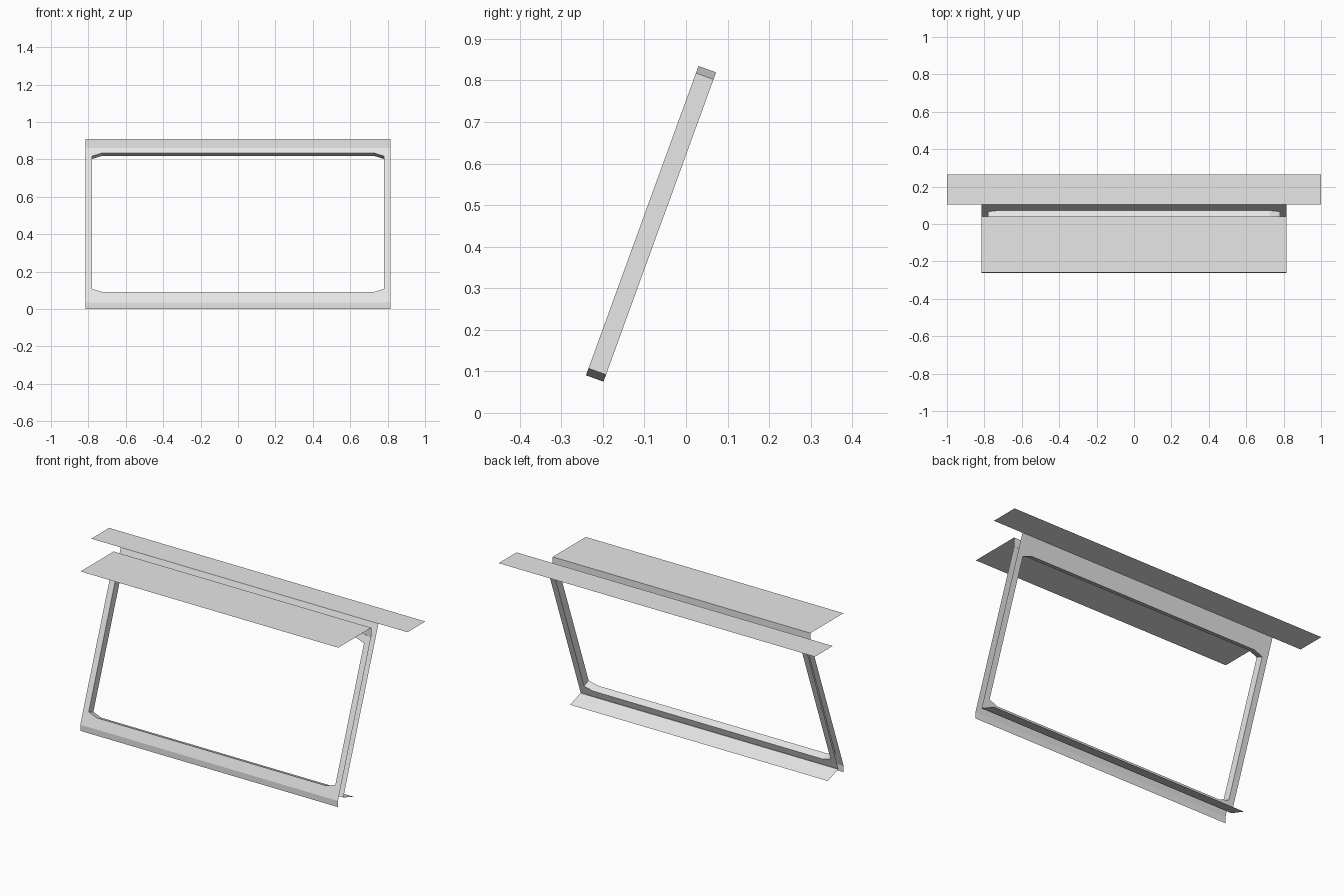
import bpy
import math
from mathutils import Vector

cube = bpy.data.objects.get("Cube")
if cube:
    bpy.data.objects.remove(cube, do_unlink=True)

# One plain sheet-metal colour
grey = bpy.data.materials.new("light_grey")
grey.use_nodes = True
grey.diffuse_color = (0.8, 0.8, 0.8, 1)
grey.node_tree.nodes["Principled BSDF"].inputs["Base Color"].default_value = (0.8, 0.8, 0.8, 1)

# Leaning plane of the frame: direction up the slope and direction into its depth
LEAN = math.radians(70)
UP = Vector((0, math.cos(LEAN), math.sin(LEAN)))
BACK = Vector((0, math.sin(LEAN), -math.cos(LEAN)))
BASE = Vector((0, -0.261, 0.035))
HALF = 0.815
DEPTH = 0.045


def build(name, verts, faces):
    mesh = bpy.data.meshes.new(name)
    mesh.from_pydata(verts, [], faces)
    mesh.materials.append(grey)
    obj = bpy.data.objects.new(name, mesh)
    bpy.context.collection.objects.link(obj)
    return obj


def on_plane(x, t, depth):
    return BASE + Vector((x, 0, 0)) + UP * t + BACK * depth


def opening(depth):
    """Eight-point chamfered outline, two points per corner."""
    x, xc, lo, hi, c = 0.78, 0.725, 0.059, 0.851, 0.018
    outline = [(-x, lo + c), (-xc, lo), (xc, lo), (x, lo + c),
               (x, hi - c), (xc, hi), (-xc, hi), (-x, hi - c)]
    return [on_plane(px, t, depth) for px, t in outline]


def panel(name, depth, low, high, flip):
    """Flat sheet with the chamfered opening cut through it."""
    corners = [(-HALF, low), (HALF, low), (HALF, high), (-HALF, high)]
    verts = opening(depth) + [on_plane(x, t, depth) for x, t in corners]
    faces = []
    for i in range(8):
        j = (i + 1) % 8
        face = [i, 8 + i // 2, 8 + j // 2, j]
        face = list(dict.fromkeys(face))
        faces.append(face[::-1] if flip else face)
    return build(name, verts, faces)


def strip(name, half, start, end):
    """Flat strip running across the full width between two (y, z) points."""
    verts = [(-half, *start), (half, *start), (half, *end), (-half, *end)]
    return build(name, verts, [(0, 1, 2, 3)])


# Leaning frame: front sheet, rear sheet and the reveal joining their openings
panel("front_panel", 0, 0, 0.878, False)
panel("rear_panel", DEPTH, 0.0175, 0.947, True)
build("opening_reveal", opening(0) + opening(DEPTH),
      [(i, (i + 1) % 8, 8 + (i + 1) % 8, 8 + i) for i in range(8)])

# Folded edges and flanges
strip("bottom_lip", HALF, (-0.261, 0), (-0.261, 0.035))
strip("top_upstand", HALF, (0.04, 0.86), (0.04, 0.91))
strip("front_canopy", HALF, (-0.258, 0.91), (0.04, 0.91))
strip("rear_top_flange", 1.0, (0.103, 0.91), (0.264, 0.91))
strip("rear_sill_flange", HALF, (-0.118, 0.004), (-0.211, 0.036))
